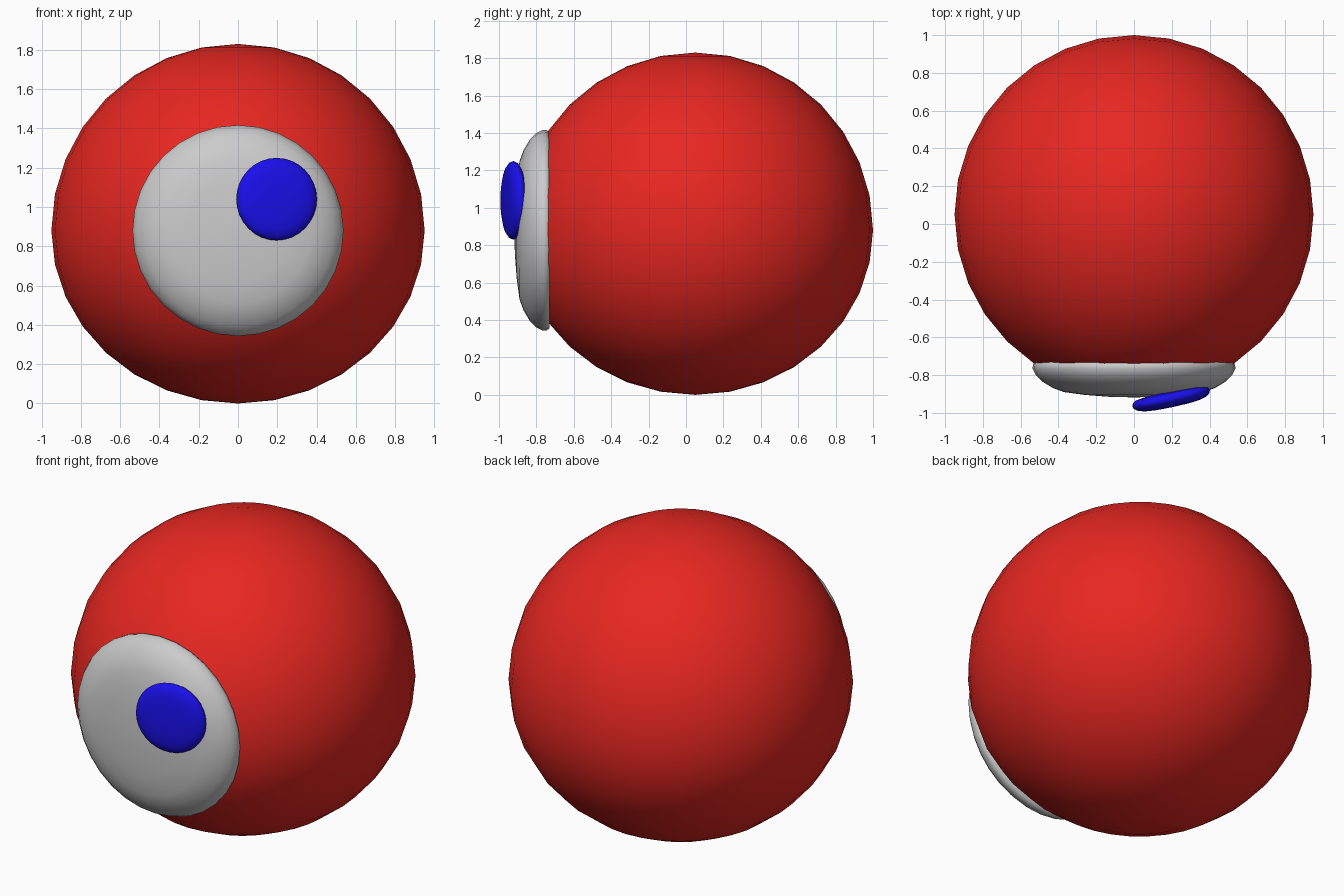
import bpy, bmesh, math
from mathutils import Matrix

if "Cube" in bpy.data.objects:
    bpy.data.objects.remove(bpy.data.objects["Cube"])


def finish(bm, name, color=None):
    bmesh.ops.recalc_face_normals(bm, faces=bm.faces[:])
    for f in bm.faces:
        f.smooth = True
    me = bpy.data.meshes.new(name)
    bm.to_mesh(me)
    bm.free()
    ob = bpy.data.objects.new(name, me)
    bpy.context.collection.objects.link(ob)
    if color:
        mat = bpy.data.materials.new(name + "_color")
        mat.diffuse_color = (*color, 1)
        mat.use_nodes = True
        mat.node_tree.nodes["Principled BSDF"].inputs["Base Color"].default_value = mat.diffuse_color
        me.materials.append(mat)
    return ob


def lathe_y(name, profile, color=None, steps=32):
    """Revolve (radius, y) points about the y axis."""
    bm = bmesh.new()
    verts = [bm.verts.new((r, y, 0)) for r, y in profile]
    edges = [bm.edges.new(pair) for pair in zip(verts, verts[1:])]
    bmesh.ops.spin(bm, geom=verts + edges, cent=(0, 0, 0), axis=(0, 1, 0),
                   angle=2 * math.pi, steps=steps, use_merge=True)
    bmesh.ops.remove_doubles(bm, verts=bm.verts[:], dist=1e-4)
    return finish(bm, name, color)


# body: ball with a slightly flattened underside
bm = bmesh.new()
bmesh.ops.create_uvsphere(bm, u_segments=32, v_segments=16, radius=0.95)
for v in bm.verts:
    if v.co.z < 0:
        v.co.z *= 0.88 / 0.95
bmesh.ops.translate(bm, verts=bm.verts[:], vec=(0, 0.05, 0.88))
finish(bm, "body", (0.8, 0.02, 0.015))

# eye white: shallow dome with a rounded rim
white = lathe_y("eye_white", [
    (0, -0.918), (0.13, -0.915), (0.26, -0.905), (0.37, -0.89), (0.43, -0.868),
    (0.485, -0.835), (0.52, -0.80), (0.537, -0.765), (0.535, -0.745),
    (0.525, -0.73), (0.45, -0.73)])
white.location = (0, 0, 0.88)

# iris: rounded disc turned to follow the eye
iris = lathe_y("iris", [
    (0, -0.045), (0.09, -0.043), (0.15, -0.037), (0.185, -0.027), (0.205, -0.012),
    (0.21, 0.003), (0.203, 0.018), (0.185, 0.03), (0.12, 0.038), (0, 0.04)],
    (0.01, 0.005, 0.85))
iris.matrix_world = Matrix.Translation((0.197, -0.925, 1.04)) @ Matrix.Rotation(math.radians(12), 4, 'Z')
